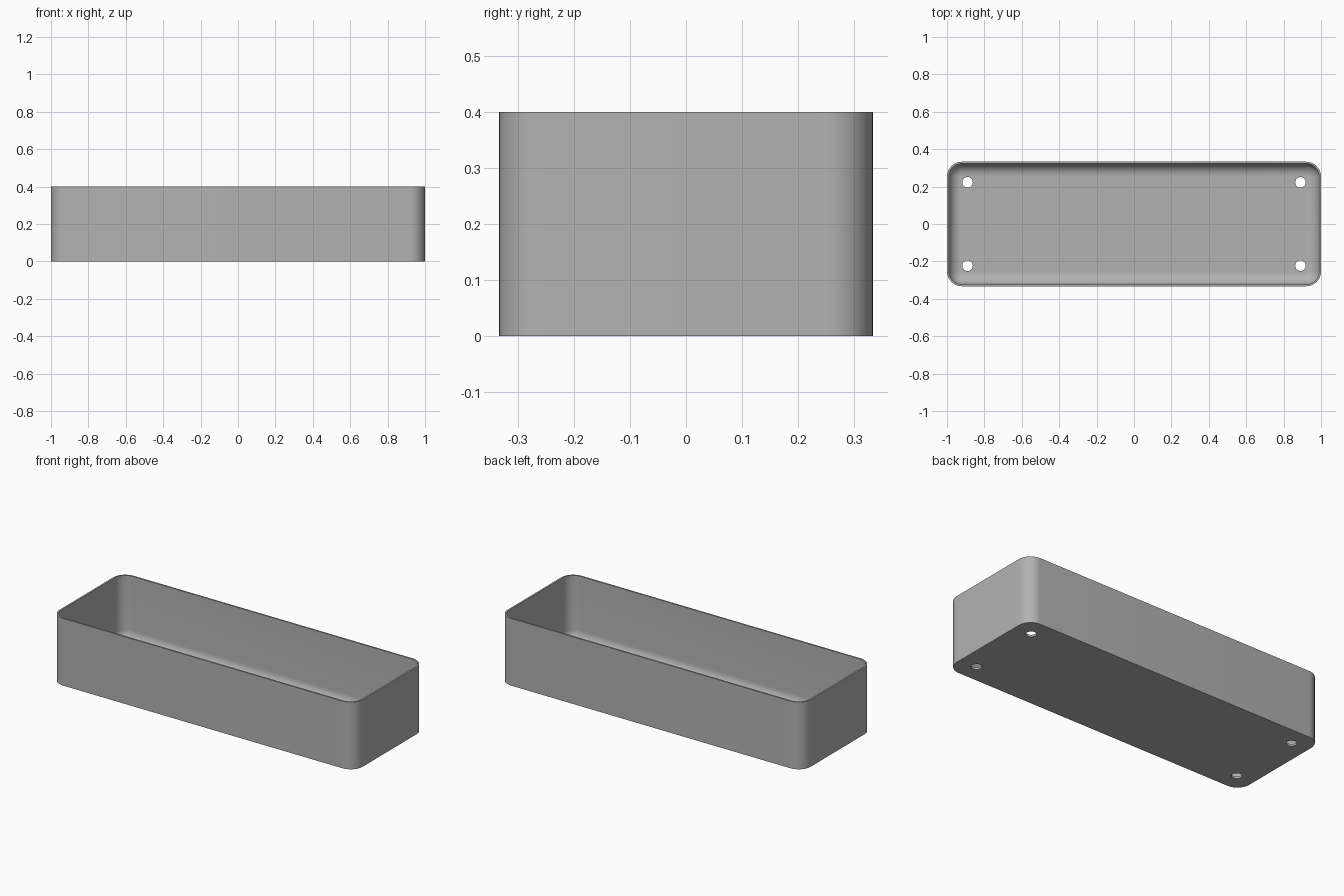
import bpy, bmesh, math

cube = bpy.data.objects.get("Cube")
if cube:
    bpy.data.objects.remove(cube, do_unlink=True)

HALF_X, HALF_Y, HEIGHT = 1.0, 0.333, 0.4
CORNER, WALL, FLOOR, FILLET = 0.08, 0.01, 0.012, 0.065
STEPS = 12

grey = bpy.data.materials.new("plain grey")
grey.use_nodes = True
colour = (0.45, 0.45, 0.45, 1)
grey.diffuse_color = colour
grey.node_tree.nodes["Principled BSDF"].inputs["Base Color"].default_value = colour


def ring(bm, inset, z):
    """Rounded rectangle of vertices, inset from the outer wall."""
    r = CORNER - inset
    verts = []
    for q, (sx, sy) in enumerate([(1, 1), (-1, 1), (-1, -1), (1, -1)]):
        for i in range(STEPS + 1):
            a = (q + i / STEPS) * math.pi / 2
            verts.append(bm.verts.new((sx * (HALF_X - CORNER) + r * math.cos(a),
                                       sy * (HALF_Y - CORNER) + r * math.sin(a), z)))
    return verts


# Tray shell: outer wall, rim, inner wall, then a rounded edge into the floor
profile = [(0, 0), (0, HEIGHT), (WALL, HEIGHT)]
for i in range(STEPS + 1):
    a = i / STEPS * math.pi / 2
    profile.append((WALL + FILLET * (1 - math.cos(a)),
                    FLOOR + FILLET * (1 - math.sin(a))))

bm = bmesh.new()
rings = [ring(bm, inset, z) for inset, z in profile]
for low, high in zip(rings, rings[1:]):
    for i in range(len(low)):
        j = (i + 1) % len(low)
        bm.faces.new((low[i], low[j], high[j], high[i]))
bm.faces.new(rings[0][::-1])
bm.faces.new(rings[-1])
bmesh.ops.recalc_face_normals(bm, faces=bm.faces)
mesh = bpy.data.meshes.new("tray")
bm.to_mesh(mesh)
bm.free()
tray = bpy.data.objects.new("tray", mesh)
bpy.context.collection.objects.link(tray)
mesh.materials.append(grey)

# Four screw holes through the floor
cutters = []
for sx in (-1, 1):
    for sy in (-1, 1):
        bpy.ops.mesh.primitive_cylinder_add(vertices=32, radius=0.028, depth=0.1,
                                            location=(sx * 0.89, sy * 0.223, 0))
        cutter = bpy.context.object
        cutter.name = "hole_cutter"
        cutter.hide_render = True
        cutter.data.materials.append(grey)
        cutters.append(cutter)
        cut = tray.modifiers.new("hole", 'BOOLEAN')
        cut.operation = 'DIFFERENCE'
        cut.solver = 'EXACT'
        cut.object = cutter

# Apply the cuts, drop the cutters and smooth the rounded parts
bpy.ops.object.select_all(action='DESELECT')
tray.select_set(True)
bpy.context.view_layer.objects.active = tray
for name in [m.name for m in tray.modifiers]:
    bpy.ops.object.modifier_apply(modifier=name)
for cutter in cutters:
    bpy.data.objects.remove(cutter, do_unlink=True)
bpy.ops.object.shade_smooth_by_angle(angle=math.radians(30))
